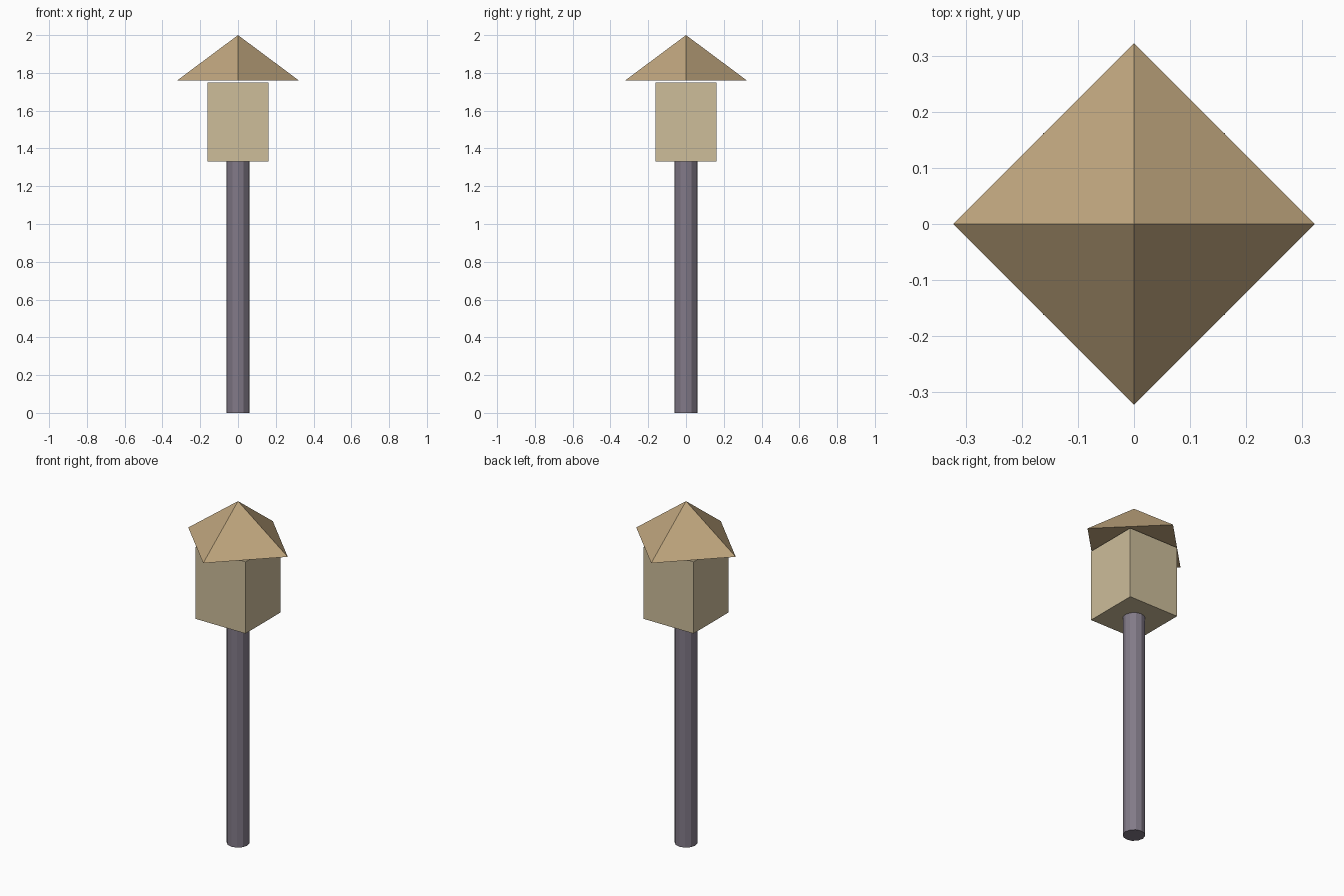
import bpy, math

if "Cube" in bpy.data.objects:
    bpy.data.objects.remove(bpy.data.objects["Cube"])


def material(name, hex_colour):
    # convert sRGB hex to linear diffuse colour
    def lin(c):
        c /= 255
        return c / 12.92 if c <= 0.04045 else ((c + 0.055) / 1.055) ** 2.4
    m = bpy.data.materials.new(name)
    m.diffuse_color = [lin(int(hex_colour[i:i + 2], 16)) for i in (0, 2, 4)] + [1]
    m.use_nodes = True
    m.node_tree.nodes["Principled BSDF"].inputs["Base Color"].default_value = m.diffuse_color
    return m


def finish(name, mat):
    ob = bpy.context.object
    ob.name = name
    ob.data.materials.append(mat)
    return ob


# Round post, standing on the ground
POST_TOP = 1.33
bpy.ops.mesh.primitive_cylinder_add(vertices=12, radius=0.06, depth=POST_TOP,
                                    location=(0, 0, POST_TOP / 2))
finish("post", material("grey purple", "827a88"))

# Square lantern box on the post
BOX_TOP = 1.75
bpy.ops.mesh.primitive_cube_add(size=1, location=(0, 0, (POST_TOP + BOX_TOP) / 2))
box = finish("lantern_box", material("pale cream", "cdbd9a"))
box.scale = (0.324, 0.324, BOX_TOP - POST_TOP)

# Four-sided roof, corners on the x and y axes, floating just above the box
ROOF_BASE = 1.76
bpy.ops.mesh.primitive_cone_add(vertices=4, radius1=0.322, radius2=0, depth=2 - ROOF_BASE,
                                location=(0, 0, (2 + ROOF_BASE) / 2))
finish("roof", material("tan", "c0a67e"))
